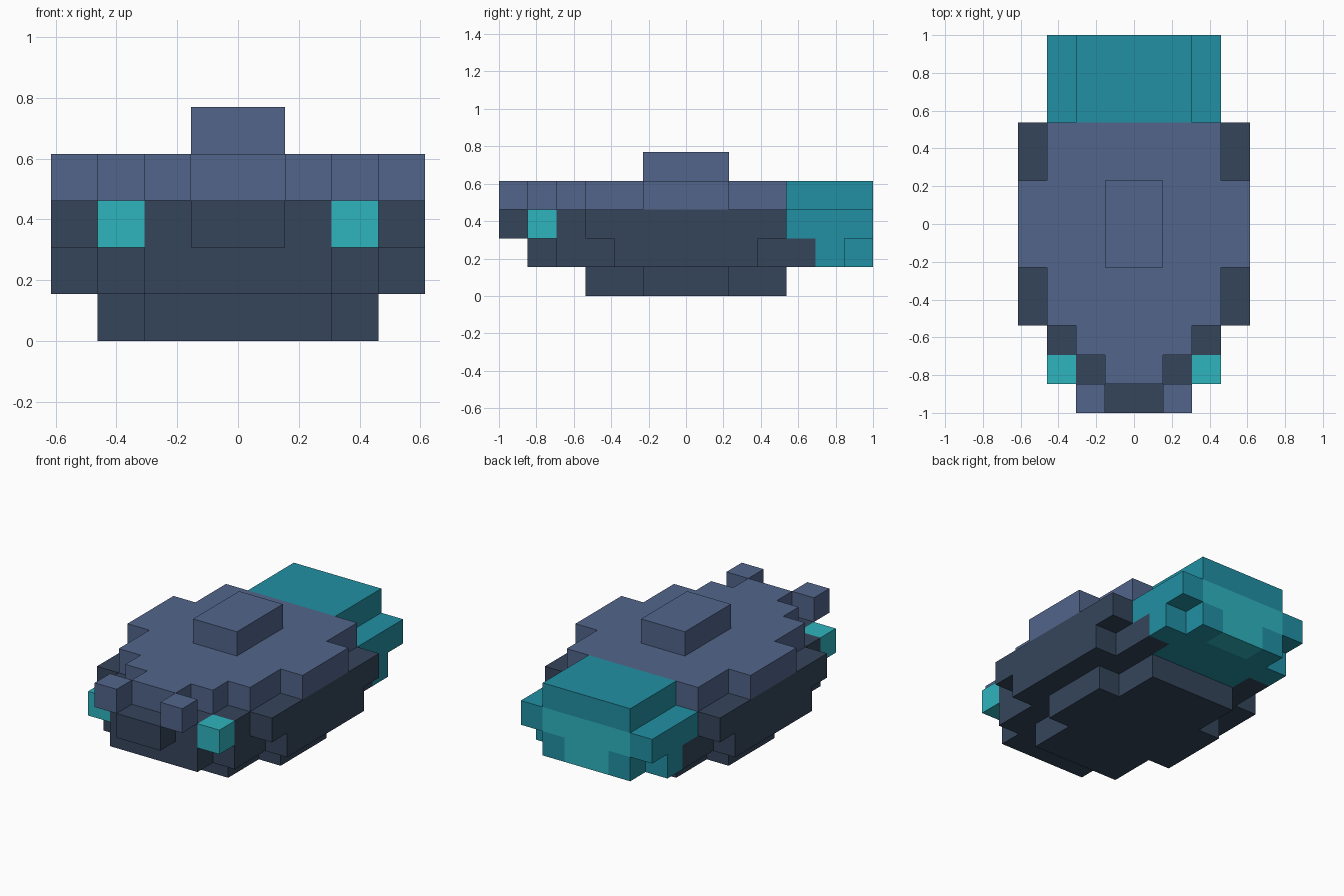
import bpy
import bmesh

cube = bpy.data.objects.get("Cube")
if cube:
    bpy.data.objects.remove(cube, do_unlink=True)

U = 2 / 13  # size of one block


def linear(v):
    v /= 255
    return v / 12.92 if v <= 0.04045 else ((v + 0.055) / 1.055) ** 2.4


def material(name, rgb):
    m = bpy.data.materials.new(name)
    m.use_nodes = True
    col = [linear(c) for c in rgb] + [1]
    m.diffuse_color = col
    m.node_tree.nodes["Principled BSDF"].inputs["Base Color"].default_value = col
    return m


BLUE = material("slate blue", (82, 101, 139))
DARK = material("dark navy", (53, 69, 91))
TEAL = material("teal", (34, 144, 164))
CYAN = material("bright cyan", (47, 180, 190))


def prism(name, outline, base, mat, height=1):
    """Extrude a plan outline, given in blocks, upwards from a layer."""
    bm = bmesh.new()
    verts = [bm.verts.new((x * U, (y - 6.5) * U, base * U)) for x, y in outline]
    face = bm.faces.new(verts)
    top = bmesh.ops.extrude_face_region(bm, geom=[face])["geom"]
    moved = [g for g in top if isinstance(g, bmesh.types.BMVert)]
    bmesh.ops.translate(bm, verts=moved, vec=(0, 0, height * U))
    bmesh.ops.recalc_face_normals(bm, faces=bm.faces)
    mesh = bpy.data.meshes.new(name)
    bm.to_mesh(mesh)
    bm.free()
    mesh.materials.append(mat)
    obj = bpy.data.objects.new(name, mesh)
    bpy.context.collection.objects.link(obj)
    return obj


def stepped(name, start, steps, base, mat):
    """Symmetric layer: each step is (half width, end row)."""
    side = []
    for half, end in steps:
        side += [(half, start), (half, end)]
        start = end
    prism(name, side + [(-x, y) for x, y in reversed(side)], base, mat)


def pair(name, x0, x1, y0, y1, base, mat):
    """Mirrored left and right blocks."""
    for label, s in (("left", 1), ("right", -1)):
        prism(f"{label}_{name}", [(s * x0, y0), (s * x1, y0), (s * x1, y1), (s * x0, y1)],
              base, mat)


# Dark hull, from the keel upwards
stepped("keel", 3, [(2, 5), (3, 8), (2, 10)], 0, DARK)
stepped("lower_hull", 1, [(2, 2), (3, 4), (4, 9), (3, 10)], 1, DARK)
stepped("upper_hull", 0, [(1, 1), (2, 2), (3, 3), (4, 10)], 2, DARK)
pair("hull_tail", 2, 3, 10, 11, 1, DARK)

# Blue deck, raised hatch and front prongs
stepped("deck", 1, [(1, 2), (2, 3), (3, 5), (4, 8), (3, 10)], 3, BLUE)
stepped("hatch", 5, [(1, 8)], 4, BLUE)
pair("front_prong", 1, 2, 0, 1, 3, BLUE)

# Front lamps
pair("lamp", 2, 3, 1, 2, 2, CYAN)

# Teal engine with its side pods
stepped("engine_top", 10, [(2, 13)], 3, TEAL)
stepped("engine_middle", 10, [(3, 12)], 2, TEAL)
pair("engine_pod", 2, 3, 12, 13, 2, TEAL)
stepped("engine_base", 10, [(2, 11), (3, 12)], 1, TEAL)
pair("engine_foot", 1, 2, 12, 13, 1, TEAL)

# Bright exhaust
stepped("exhaust_upper", 12, [(2, 13)], 2, CYAN)
stepped("exhaust_lower", 12, [(1, 13)], 1, CYAN)
